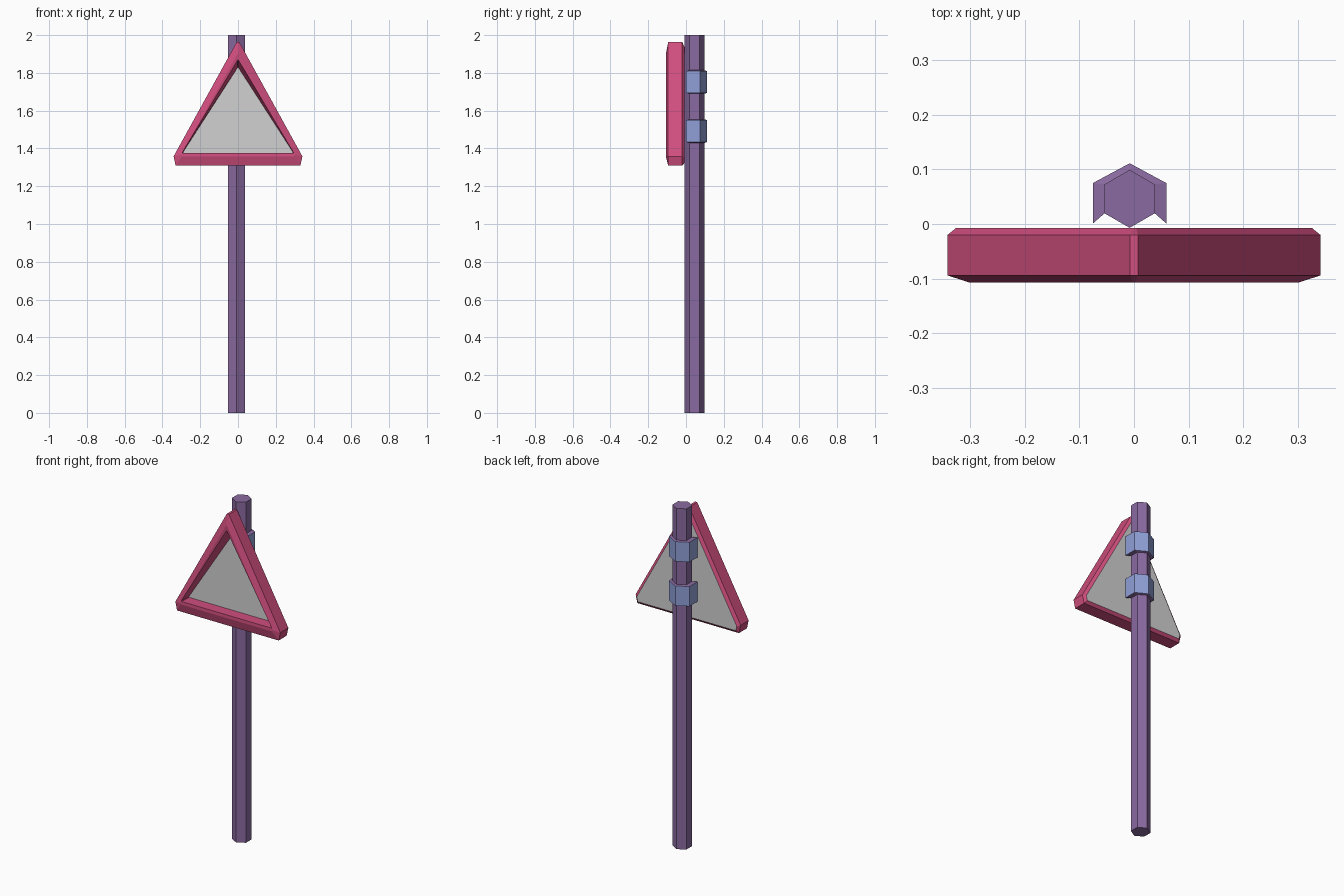
import bpy, bmesh, math

if "Cube" in bpy.data.objects:
    bpy.data.objects.remove(bpy.data.objects["Cube"])


def material(name, rgb):
    m = bpy.data.materials.new(name)
    lin = [c / 12.92 if c <= 0.04045 else ((c + 0.055) / 1.055) ** 2.4
           for c in (v / 255 for v in rgb)]
    m.diffuse_color = (*lin, 1)
    m.use_nodes = True
    m.node_tree.nodes["Principled BSDF"].inputs["Base Color"].default_value = m.diffuse_color
    return m


PINK = material("pink red", (208, 78, 126))
GREY = material("light grey", (209, 209, 209))
PURPLE = material("dusty purple", (138, 106, 160))
BLUE = material("soft blue", (144, 160, 216))


def loft(name, rings, mats, closed_loop=False, rule=None):
    """Skin equal-length rings; cap the ends or join last ring to first."""
    bm = bmesh.new()
    rs = [[bm.verts.new(p) for p in r] for r in rings]
    n = len(rs[0])
    pairs = list(zip(rs, rs[1:])) + ([(rs[-1], rs[0])] if closed_loop else [])
    for a, b in pairs:
        for i in range(n):
            j = (i + 1) % n
            bm.faces.new((a[i], a[j], b[j], b[i]))
    if not closed_loop:
        bm.faces.new(rs[0])
        bm.faces.new(rs[-1])
    bmesh.ops.recalc_face_normals(bm, faces=bm.faces)
    if rule:
        for f in bm.faces:
            f.material_index = rule(f)
    me = bpy.data.meshes.new(name)
    bm.to_mesh(me)
    bm.free()
    for m in mats:
        me.materials.append(m)
    ob = bpy.data.objects.new(name, me)
    bpy.context.collection.objects.link(ob)
    return ob


# Hexagonal pole
CX, CY, R = -0.008, 0.046, 0.053
HEX = [(CX + R * math.sin(math.radians(60 * k)), CY + R * math.cos(math.radians(60 * k)))
       for k in range(6)]
loft("pole", [[(x, y, z) for x, y in HEX] for z in (0, 2)], [PURPLE])

# Clamps wrapping the back and sides of the pole
OUTER = [(-0.067, 0.001), (-0.067, 0.075), (0, 0.111), (0.067, 0.075), (0.067, 0.001)]
INNER = [HEX[4], HEX[5], HEX[0], HEX[1], HEX[2]]


def clamp(name, z):
    rings = []
    for (ox, oy), (ix, iy) in zip(OUTER, INNER):
        ox += CX
        rings.append([(ox, oy, z + 0.058), (ix, iy, z + 0.062),
                      (ix, iy, z - 0.062), (ox, oy, z - 0.058)])
    loft(name, rings, [BLUE, PURPLE],
         rule=lambda f: 1 if abs(f.normal.z) > 0.7 else 0)


clamp("upper_clamp", 1.752)
clamp("lower_clamp", 1.492)


# Triangular sign: chamfered rim with recessed front panel and flush back panel
def tri(y, a, zt, xs, zs, xb, zb):
    half = [(a, zt), (xs, zs), (xb, zb)]
    return [(x, y, z) for x, z in half] + [(-x, y, z) for x, z in reversed(half)]


sign = [
    tri(-0.007, 0.004, 1.935, 0.325, 1.352, 0.318, 1.325),
    tri(-0.020, 0.007, 1.963, 0.341, 1.358, 0.330, 1.309),
    tri(-0.094, 0.007, 1.963, 0.341, 1.358, 0.330, 1.309),
    tri(-0.107, 0.003, 1.900, 0.301, 1.366, 0.297, 1.358),
    tri(-0.106, 0.002, 1.868, 0.295, 1.380, 0.292, 1.376),
    tri(-0.040, 0.002, 1.828, 0.291, 1.380, 0.289, 1.376),
]
loft("triangle_sign", sign, [PINK, GREY], rule=lambda f: 1 if len(f.verts) == 6 else 0)
